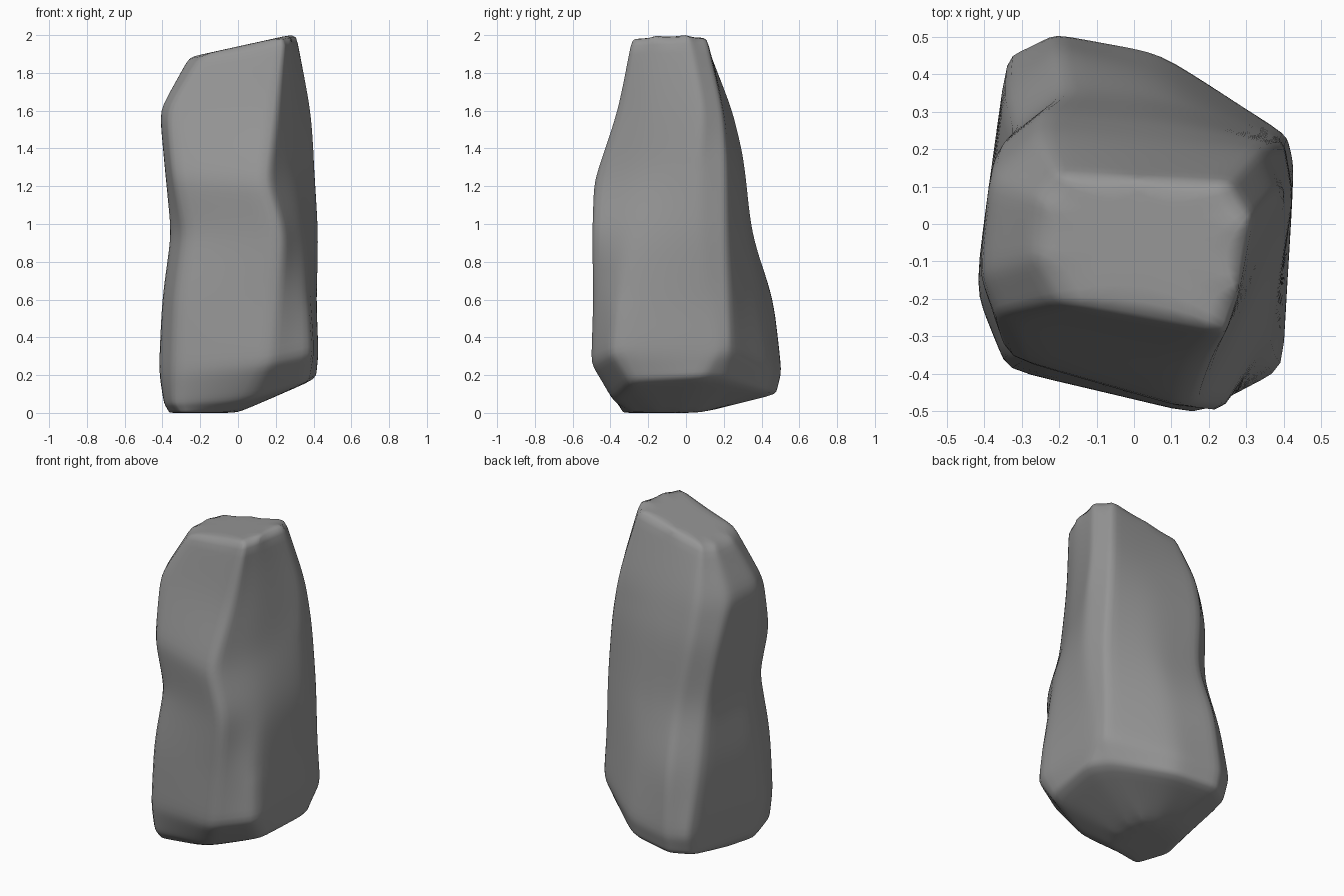
import bpy
import bmesh
from mathutils import Vector

old = bpy.data.objects.get("Cube")
if old:
    bpy.data.objects.remove(old, do_unlink=True)

# Material
stone = bpy.data.materials.new("stone grey")
stone.use_nodes = True
grey = (0.3, 0.3, 0.3, 1)
stone.diffuse_color = grey
stone.node_tree.nodes["Principled BSDF"].inputs["Base Color"].default_value = grey

# Ridge lines running up the boulder, anticlockwise from the front left.
# Each holds one (x, y) position, in hundredths, per height level.
front_left = [(-30, -34), (-34, -36), (-34, -39), (-33, -38), (-28, -35), (-34, -36), (-37, -25), (-19, -21)]
front_ridge = [(-6, -28), (5, -39), (16, -51), (20, -50), (24, -51), (15, -50), (20, -37), (25, -29)]
right_front = [(0, -15), (37, -29), (40, -39), (38, -36), (36, -28), (29, -25), (30, -19), (28, -18)]
right_back = [(0, -3), (42, 8), (43, 16), (42, 10), (43, 6), (41, 6), (39, 9), (31, 1)]
back_right = [(-2, 6), (34, 21), (41, 24), (40, 23), (40, 22), (37, 22), (33, 20), (25, 11)]
back_middle = [(-10, 10), (7, 43), (7, 46), (8, 40), (10, 33), (8, 28), (6, 22), (0, 12)]
back_left = [(-22, 9), (-21, 48), (-21, 51), (-20, 47), (-18, 35), (-24, 31), (-25, 25), (-20, 13)]
left_back = [(-32, 3), (-33, 41), (-34, 45), (-35, 35), (-32, 25), (-37, 20), (-39, 12), (-25, 6)]
left_front = [(-37, -14), (-40, -16), (-43, -18), (-41, -14), (-36, -13), (-39, -15), (-42, -13), (-26, -9)]
ridges = [front_left, front_ridge, right_front, right_back, back_right,
          back_middle, back_left, left_back, left_front]

# Height of each level; several are tilted across x or y
levels = [
    lambda x, y: 0,
    lambda x, y: 0.05 + 0.3 * max(x, 0) + 0.1 * max(y, 0),
    lambda x, y: 0.22 + 0.25 * max(x, 0),
    lambda x, y: 0.6,
    lambda x, y: 0.95,
    lambda x, y: 1.3 + 0.15 * y,
    lambda x, y: 1.6,
    lambda x, y: 1.94 + 0.22 * x,
]


def corner(ridge, level):
    """Point where a ridge crosses a level."""
    x, y = (value / 100 for value in ridge[level])
    return Vector((x, y, levels[level](x, y)))


# Loft the rings into a closed cage
bm = bmesh.new()
rings = [[bm.verts.new(corner(ridge, level)) for ridge in ridges]
         for level in range(len(levels))]
count = len(ridges)
for lower, upper in zip(rings, rings[1:]):
    for i in range(count):
        j = (i + 1) % count
        bm.faces.new((lower[i], lower[j], upper[j], upper[i]))
bm.faces.new(rings[-1])
bm.faces.new(rings[0][::-1])
bmesh.ops.recalc_face_normals(bm, faces=bm.faces)

# Keep the strong ridges crisp and let the gentle ones soften
crease = bm.edges.layers.float.new("crease_edge")
for edge in bm.edges:
    bend = edge.calc_face_angle(0)
    edge[crease] = 0.48 if bend > 0.6 else 0.4 if bend > 0.3 else 0.3

mesh = bpy.data.meshes.new("boulder")
bm.to_mesh(mesh)
bm.free()
mesh.materials.append(stone)
mesh.shade_smooth()
boulder = bpy.data.objects.new("boulder", mesh)
bpy.context.collection.objects.link(boulder)

# Round the cage
rounding = boulder.modifiers.new("rounding", "SUBSURF")
rounding.levels = rounding.render_levels = 3
